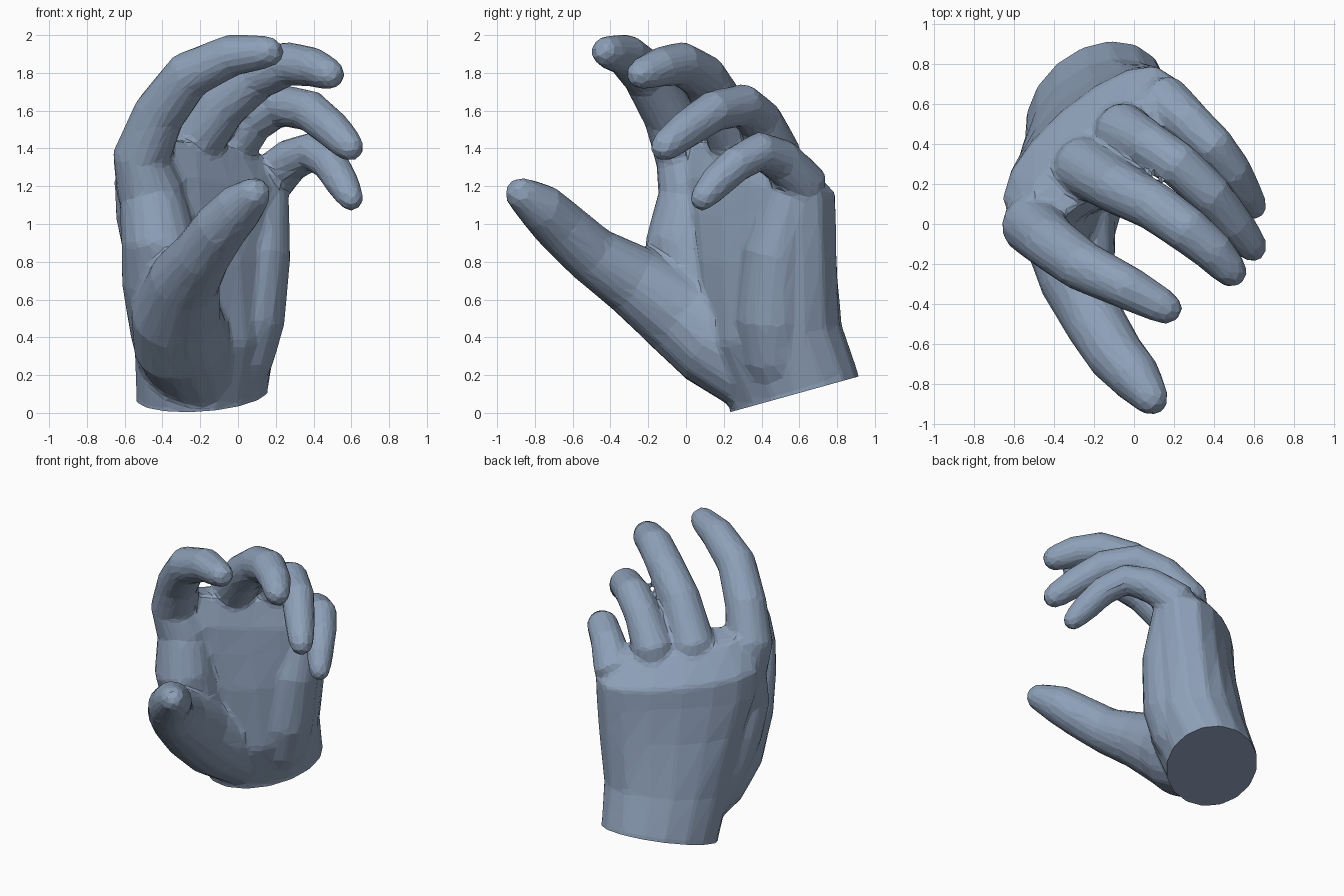
import bpy, bmesh, math
from mathutils import Vector

cube = bpy.data.objects.get("Cube")
if cube:
    bpy.data.objects.remove(cube, do_unlink=True)

skin = bpy.data.materials.new("blue_grey_skin")
skin.use_nodes = True
colour = (0.27, 0.35, 0.48, 1)
skin.diffuse_color = colour
skin.node_tree.nodes["Principled BSDF"].inputs["Base Color"].default_value = colour

bm = bmesh.new()
SIDES = 16
ANGLES = [2 * math.pi * i / SIDES for i in range(SIDES)]


def bridge(rings):
    """Close a stack of point rings into a solid."""
    loops = [[bm.verts.new(p) for p in ring] for ring in rings]
    faces = [bm.faces.new(loops[0]), bm.faces.new(loops[-1])]
    for a, b in zip(loops, loops[1:]):
        for i in range(SIDES):
            j = (i + 1) % SIDES
            faces.append(bm.faces.new((a[i], a[j], b[j], b[i])))
    bmesh.ops.recalc_face_normals(bm, faces=faces)


def limb(path):
    """Round limb through (x, y, z, radius) stations, with a rounded tip."""
    points = [Vector(p[:3]) for p in path]
    radii = [p[3] for p in path]
    end = (points[-1] - points[-2]).normalized()
    tip = radii[-1]
    points += [points[-1] + end * tip * 0.7, points[-1] + end * tip * 1.1]
    radii += [tip * 0.8, tip * 0.4]
    rings = []
    u = Vector((0.755, 0.656, 0))
    for i, p in enumerate(points):
        t = (points[min(i + 1, len(points) - 1)] - points[max(i - 1, 0)]).normalized()
        u = (u - t * u.dot(t)).normalized()  # carried along, so the limb never twists
        v = t.cross(u)
        rings.append([p + radii[i] * (u * math.cos(a) + v * math.sin(a)) for a in ANGLES])
    bridge(rings)


# Palm: stations of (x, y, z, half width, half thickness, palm hollow, back roundness, tilt)
across = Vector((0.755, 0.656, 0))
back = Vector((-0.656, 0.755, 0))
palm = [
    (-0.19, 0.61, -0.06, 0.39, 0.30, 0.0, 1.0, 0.28),
    (-0.19, 0.57, 0.12, 0.39, 0.30, 0.0, 1.0, 0.28),
    (-0.17, 0.46, 0.40, 0.42, 0.32, 0.0, 0.95, 0.15),
    (-0.17, 0.40, 0.80, 0.49, 0.29, 0.05, 0.8, 0.0),
    (-0.18, 0.36, 1.05, 0.54, 0.28, 0.2, 0.7, 0.0),
    (-0.18, 0.35, 1.21, 0.55, 0.28, 0.3, 0.7, -0.1),
    (-0.19, 0.31, 1.40, 0.43, 0.15, 0.2, 0.9, -0.2),
]
rings = []
for x, y, z, wide, thick, hollow, roundness, tilt in palm:
    ring = []
    for a in ANGLES:
        s = math.sin(a)
        depth = thick * (s * (1 - hollow * s * s) if s < 0 else s ** roundness)
        offset = across * wide * math.cos(a) + back * depth
        ring.append(Vector((x, y, z + tilt * offset.y)) + offset)
    rings.append(ring)
bridge(rings)

# Heel of the palm below the little finger
limb([(-0.06, 0.52, 0.12, 0.15), (0.0, 0.48, 0.30, 0.19), (0.05, 0.46, 0.5, 0.20),
      (0.10, 0.48, 0.85, 0.18), (0.13, 0.56, 1.15, 0.14)])

# Thumb with its fleshy base
limb([(-0.23, 0.38, 0.20, 0.22), (-0.30, 0.16, 0.38, 0.26), (-0.33, -0.03, 0.53, 0.24),
      (-0.28, -0.29, 0.71, 0.19), (-0.19, -0.50, 0.84, 0.155),
      (-0.09, -0.66, 0.985, 0.145), (0.01, -0.77, 1.09, 0.13), (0.07, -0.85, 1.145, 0.10)])

# Side of the hand and web between thumb and index finger
limb([(-0.30, 0.44, 0.15, 0.20), (-0.35, 0.20, 0.45, 0.225), (-0.40, 0.06, 0.72, 0.22),
      (-0.42, -0.02, 0.92, 0.20), (-0.45, 0.02, 1.10, 0.18)])

# Index finger
limb([(-0.42, 0.08, 0.95, 0.13), (-0.465, 0.03, 1.18, 0.18), (-0.51, -0.01, 1.36, 0.155),
      (-0.42, -0.09, 1.58, 0.14), (-0.26, -0.21, 1.79, 0.13),
      (-0.03, -0.32, 1.895, 0.112), (0.14, -0.41, 1.91, 0.09)])

# Middle finger
limb([(-0.30, 0.33, 1.08, 0.11), (-0.26, 0.29, 1.38, 0.15), (-0.08, 0.18, 1.63, 0.135),
      (0.10, 0.09, 1.78, 0.125), (0.27, -0.03, 1.85, 0.118),
      (0.40, -0.14, 1.83, 0.105), (0.47, -0.22, 1.80, 0.09)])

# Ring finger
limb([(-0.12, 0.47, 1.08, 0.11), (-0.06, 0.47, 1.38, 0.14), (0.08, 0.39, 1.55, 0.12),
      (0.22, 0.30, 1.63, 0.115), (0.38, 0.15, 1.60, 0.11),
      (0.50, 0.0, 1.50, 0.10), (0.58, -0.10, 1.42, 0.085)])

# Little finger
limb([(0.07, 0.58, 1.02, 0.09), (0.16, 0.61, 1.23, 0.135), (0.28, 0.50, 1.34, 0.115),
      (0.40, 0.39, 1.385, 0.105), (0.49, 0.27, 1.32, 0.097),
      (0.55, 0.16, 1.22, 0.09), (0.59, 0.10, 1.15, 0.075)])

# Fuse all parts into one faceted skin
mesh = bpy.data.meshes.new("hand")
bm.to_mesh(mesh)
bm.free()
hand = bpy.data.objects.new("hand", mesh)
bpy.context.collection.objects.link(hand)
fuse = hand.modifiers.new("fuse", "REMESH")
fuse.mode = "VOXEL"
fuse.voxel_size = 0.016
soften = hand.modifiers.new("soften", "SMOOTH")
soften.factor = 0.5
soften.iterations = 12
facet = hand.modifiers.new("facet", "DECIMATE")
facet.ratio = 0.04
bpy.context.view_layer.update()
graph = bpy.context.evaluated_depsgraph_get()
skin_mesh = bpy.data.meshes.new_from_object(hand.evaluated_get(graph))
hand.modifiers.clear()

# Cut the wrist off flat on a slant
bm = bmesh.new()
bm.from_mesh(skin_mesh)
geometry = bm.verts[:] + bm.edges[:] + bm.faces[:]
cut = bmesh.ops.bisect_plane(bm, geom=geometry, plane_co=(0, 0.22, 0),
                             plane_no=(0, -0.278, 1), clear_inner=True)
rim = [e for e in cut["geom_cut"] if isinstance(e, bmesh.types.BMEdge)]
bmesh.ops.holes_fill(bm, edges=rim, sides=0)
for face in bm.faces:
    face.smooth = False
bmesh.ops.recalc_face_normals(bm, faces=bm.faces[:])
bm.to_mesh(skin_mesh)
bm.free()
hand.data = skin_mesh
hand.data.name = "hand"
hand.data.materials.clear()
hand.data.materials.append(skin)
